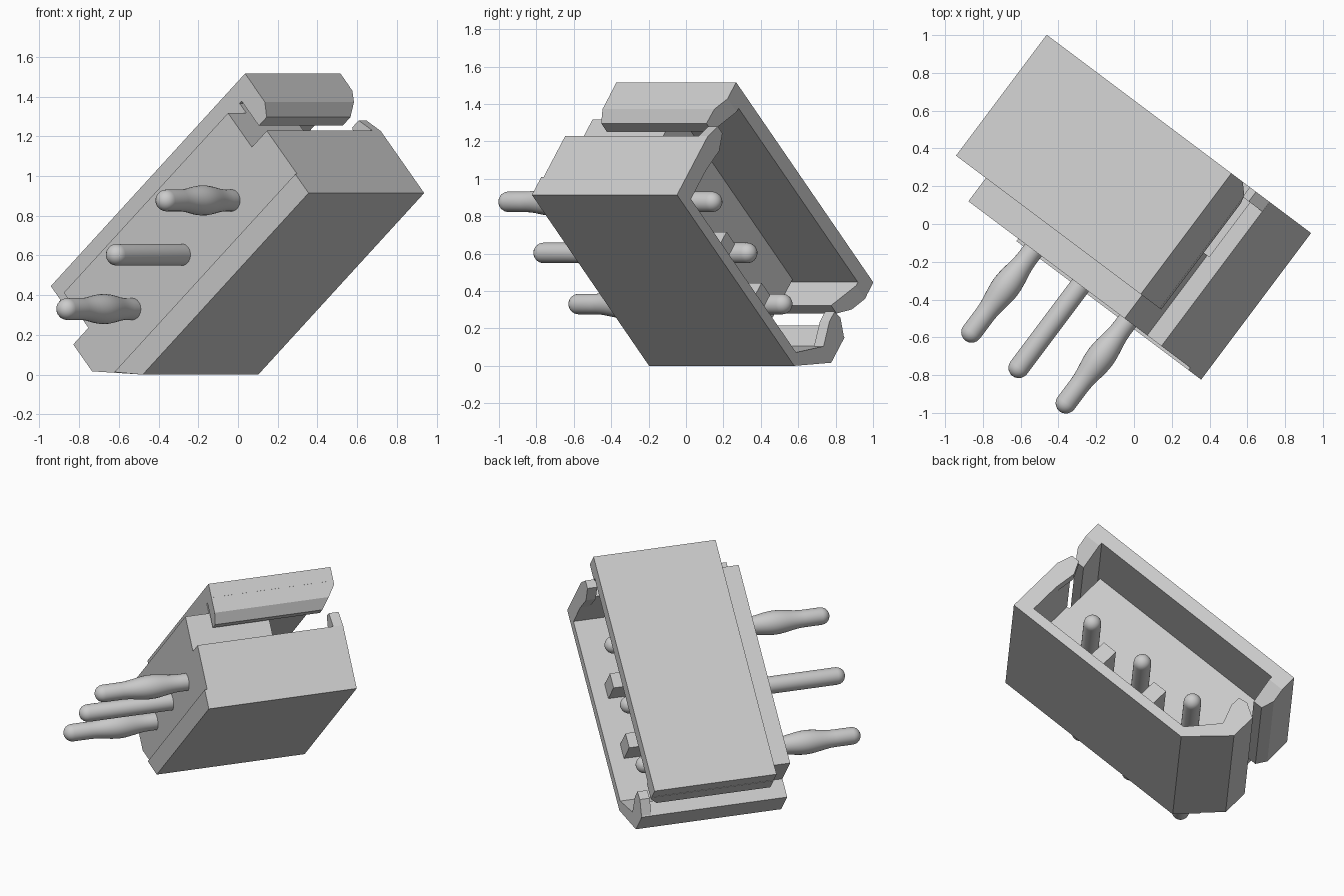
import bpy, bmesh, math
from mathutils import Matrix, Vector

if "Cube" in bpy.data.objects:
    bpy.data.objects.remove(bpy.data.objects["Cube"])

# Tilted frame: local x = housing length, y = pin direction, z = housing depth
H, W, Z = Vector((0.8, -0.6, 0)), Vector((0.6, 0.8, 0)), Vector((0, 0, 1))
T = math.radians(41.2)
U = H * math.cos(T) + Z * math.sin(T)
V = Z * math.cos(T) - H * math.sin(T)
FRAME = Matrix((U, W, V)).transposed().to_4x4()


def finish(name, bm):
    bmesh.ops.recalc_face_normals(bm, faces=bm.faces)
    me = bpy.data.meshes.new(name)
    bm.to_mesh(me)
    bm.free()
    ob = bpy.data.objects.new(name, me)
    bpy.context.collection.objects.link(ob)
    ob.matrix_world = FRAME
    return ob


def prism(name, pts, w0, w1, cut=None):
    """Profile of (length, depth) points extruded along the pin direction."""
    bm = bmesh.new()
    face = bm.faces.new([bm.verts.new((a, w0, c)) for a, c in pts])
    ext = bmesh.ops.extrude_face_region(bm, geom=[face], use_keep_orig=True)
    for g in ext["geom"]:
        if isinstance(g, bmesh.types.BMVert):
            g.co.y = w1
    if cut:
        bmesh.ops.bisect_plane(bm, geom=bm.verts[:] + bm.edges[:] + bm.faces[:],
                               plane_co=cut[0], plane_no=cut[1], clear_outer=True)
        bmesh.ops.holes_fill(bm, edges=[e for e in bm.edges if e.is_boundary])
    return finish(name, bm)


def rect(a0, a1, c0, c1):
    return [(a0, c0), (a1, c0), (a1, c1), (a0, c1)]


BACK, STEP, FLOOR, MOUTH = -0.43, -0.276, 0.10, 0.524
LO, HI = -0.437, 1.188
MID, PITCH, PIN_C = 0.374, 0.415, 0.475

# Solid base, notched at both ends, with one chamfered corner
prism("base", [(-0.2, 0.175), (HI, 0.175), (HI, 0.592), (1.063, 0.592),
               (1.063, 0.82), (-0.31, 0.82), (-0.31, 0.585), (LO, 0.585),
               (LO, 0.405)], BACK, FLOOR)
prism("base_foot", [(-0.2, 0.175), (HI, 0.175), (HI, 0.302), (-0.325, 0.302)],
      -0.446, BACK)
prism("base_fill", rect(-0.31, 1.063, 0.6, 0.9), STEP, FLOOR)

# Lower wall with its end returns
prism("lower_wall", [(-0.2, 0.175), (HI, 0.175), (HI, 0.592), (1.08, 0.592),
                     (1.08, 0.24), (-0.165, 0.24), (-0.34, 0.44),
                     (-0.34, 0.585), (LO, 0.585), (LO, 0.405)], FLOOR, MOUTH)

# Small hooks on the mouth of the lower wall
prism("hook_high", [(HI, 0.59), (1.155, 0.69), (1.1, 0.69), (1.06, 0.6),
                    (1.08, 0.45), (HI, 0.45)], 0.46, MOUTH)
prism("hook_low", [(LO, 0.58), (-0.34, 0.64), (-0.28, 0.63), (-0.28, 0.56),
                   (-0.33, 0.42), (LO, 0.45)], 0.46, MOUTH)

# Upper wall and its end returns, the lips sloped at the mouth
prism("upper_wall", rect(LO, HI, 0.885, 0.975), STEP, MOUTH)
slope = ((0, MOUTH, 0.86), Vector((0, 0.82, -0.57)))
for side, label in ((1, "high"), (-1, "low")):
    end = MID + side * 0.813
    pts = [(end, 0.885), (end, 0.785), (end - side * 0.042, 0.72),
           (end - side * 0.107, 0.72), (end - side * 0.107, 0.885)]
    prism("upper_return_" + label, pts, STEP, MOUTH, slope)

# Ribs between the pins
for s in (-0.5, 0.5):
    a = MID + s * PITCH
    prism("rib", rect(a - 0.05, a + 0.05, 0.23, 0.4), FLOOR - 0.02, 0.43)


def pin(name, a, bulge):
    r, w0, w1 = 0.055, -1.03, 0.44
    prof = [(w0 + r * (1 - math.cos(t * math.pi / 10)), r * math.sin(t * math.pi / 10))
            for t in range(6)]
    if bulge:
        for i in range(13):
            k = i / 12
            prof.append((-0.86 + 0.38 * k, r + 0.021 * math.sin(math.pi * k) ** 2))
    prof += [(w1 - r * (1 - math.sin(t * math.pi / 10)), r * math.cos(t * math.pi / 10))
             for t in range(6)]
    bm = bmesh.new()
    vs = [bm.verts.new((a + rad, w, PIN_C)) for w, rad in prof]
    es = [bm.edges.new(p) for p in zip(vs, vs[1:])]
    bmesh.ops.spin(bm, geom=vs + es, cent=(a, 0, PIN_C), axis=(0, 1, 0),
                   angle=2 * math.pi, steps=28, use_merge=False)
    bmesh.ops.remove_doubles(bm, verts=bm.verts, dist=1e-4)
    for f in bm.faces:
        f.smooth = True
    return finish(name, bm)


# Three contact pins, the outer two swollen
for i in (-1, 0, 1):
    pin("pin", MID + i * PITCH, i != 0)
